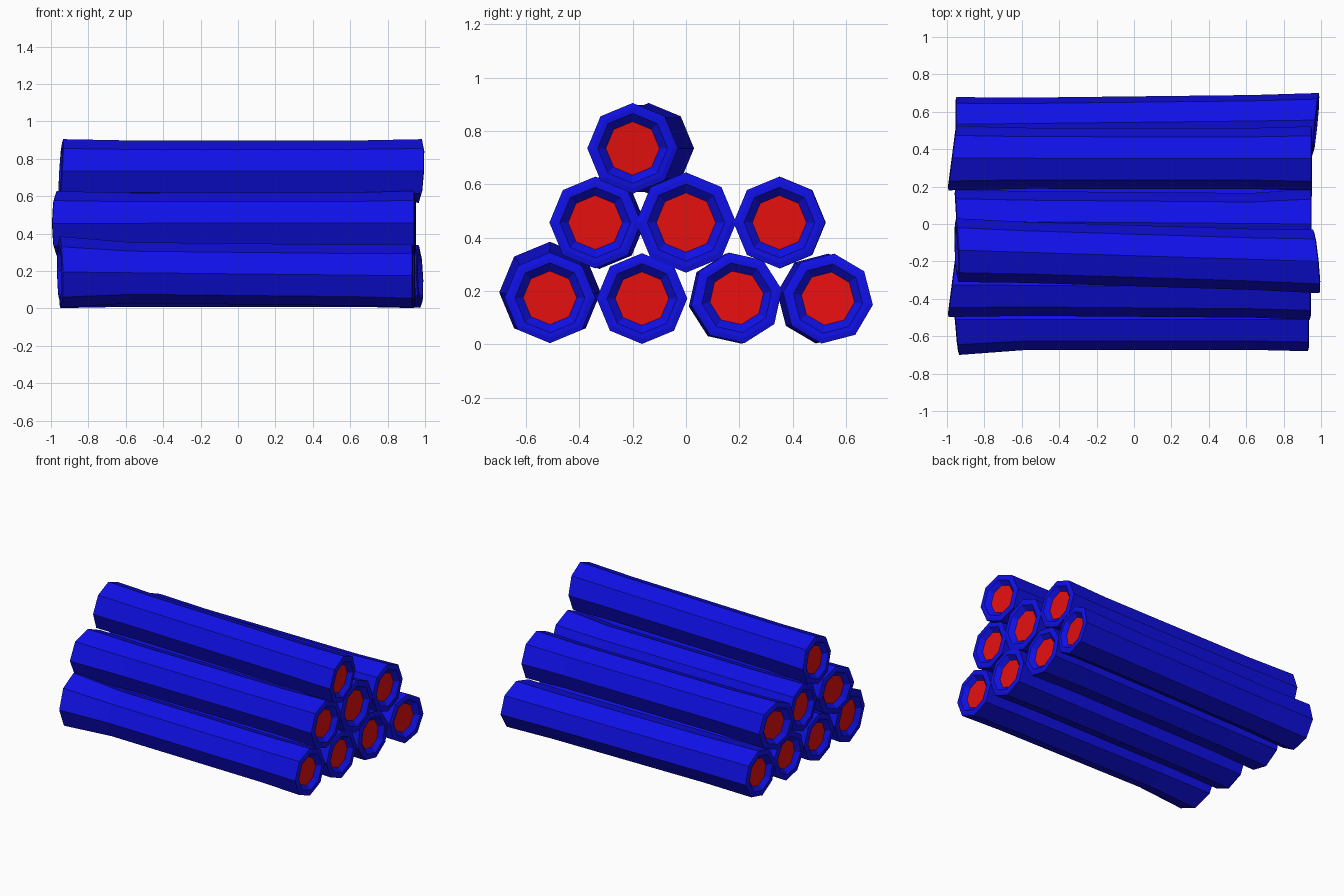
import bpy, bmesh, math
from mathutils import Vector

if "Cube" in bpy.data.objects:
    bpy.data.objects.remove(bpy.data.objects["Cube"], do_unlink=True)

SIDES = 8


def material(name, color):
    mat = bpy.data.materials.new(name)
    mat.use_nodes = True
    mat.diffuse_color = color
    mat.node_tree.nodes["Principled BSDF"].inputs["Base Color"].default_value = color
    return mat


BARK = material("bark_blue", (0.005, 0.005, 0.8, 1))
CORE = material("core_red", (0.8, 0.005, 0.005, 1))


def end_rings(side, x, y, z, r, roll, tilt):
    """Rings of one log end, from the outer edge in to the recessed core."""
    rings = []
    for scale, depth in ((1.0, 0.005), (0.88, 0), (0.77, 0), (0.59, 0.03)):
        ring = []
        for i in range(SIDES):
            a = math.tau * i / SIDES + roll
            dy, dz = r * scale * math.cos(a), r * scale * math.sin(a)
            out = tilt[0] * dy + tilt[1] * dz - depth
            ring.append(Vector((x + side * out, y + dy, z + dz)))
        rings.append(ring)
    return rings


def log(name, left, right, roll=0, tilt_left=(0, 0), tilt_right=(0, 0)):
    """Log along x; left and right are (x, y, z, radius) of the -x and +x ends."""
    roll = math.radians(roll)
    ends_l = end_rings(-1, *left, roll, tilt_left)
    ends_r = end_rings(1, *right, roll, tilt_right)
    # slim waist between the flared ends
    waist = []
    for x in (-0.57, 0.63):
        t = (x - left[0]) / (right[0] - left[0])
        cy, cz = (left[k] + (right[k] - left[k]) * t for k in (1, 2))
        ring = []
        for i in range(SIDES):
            a = math.tau * i / SIDES + roll
            ring.append(Vector((x, cy + 0.163 * math.cos(a), cz + 0.163 * math.sin(a))))
        waist.append(ring)
    bm = bmesh.new()
    rings = [[bm.verts.new(p) for p in ring] for ring in ends_l[::-1] + waist + ends_r]
    for a, b in zip(rings, rings[1:]):
        for i in range(SIDES):
            j = (i + 1) % SIDES
            bm.faces.new((a[i], a[j], b[j], b[i]))
    # red cores
    for ring in (rings[0], rings[-1]):
        bm.faces.new(ring).material_index = 1
    bmesh.ops.recalc_face_normals(bm, faces=bm.faces)
    mesh = bpy.data.meshes.new(name)
    bm.to_mesh(mesh)
    bm.free()
    mesh.materials.append(BARK)
    mesh.materials.append(CORE)
    obj = bpy.data.objects.new(name, mesh)
    bpy.context.collection.objects.link(obj)


# bottom row, front to back
log("bottom_log_front", (-0.955, -0.51, 0.195, 0.19), (0.935, -0.51, 0.175, 0.17),
    tilt_left=(0.08, 0.02))
log("bottom_log_inner_front", (-0.95, -0.165, 0.172, 0.17), (0.945, -0.165, 0.172, 0.17))
log("bottom_log_inner_back", (-0.95, 0.18, 0.172, 0.172), (0.945, 0.19, 0.175, 0.172),
    roll=10, tilt_right=(0, -0.04))
log("bottom_log_back", (-0.955, 0.51, 0.172, 0.17), (0.975, 0.532, 0.172, 0.17),
    roll=-8, tilt_right=(0.1, -0.04))

# middle row
log("middle_log_front", (-0.975, -0.325, 0.455, 0.172), (0.945, -0.34, 0.457, 0.172),
    tilt_left=(-0.13, 0))
log("middle_log_centre", (-0.95, 0.015, 0.455, 0.17), (0.95, 0, 0.457, 0.188),
    tilt_left=(0.06, 0))
log("middle_log_back", (-0.975, 0.352, 0.457, 0.172), (0.952, 0.35, 0.457, 0.172),
    tilt_left=(-0.13, 0))

# top
log("top_log", (-0.95, -0.14, 0.735, 0.17), (0.98, -0.2, 0.735, 0.17),
    tilt_left=(0.04, -0.06), tilt_right=(-0.1, 0.05))
